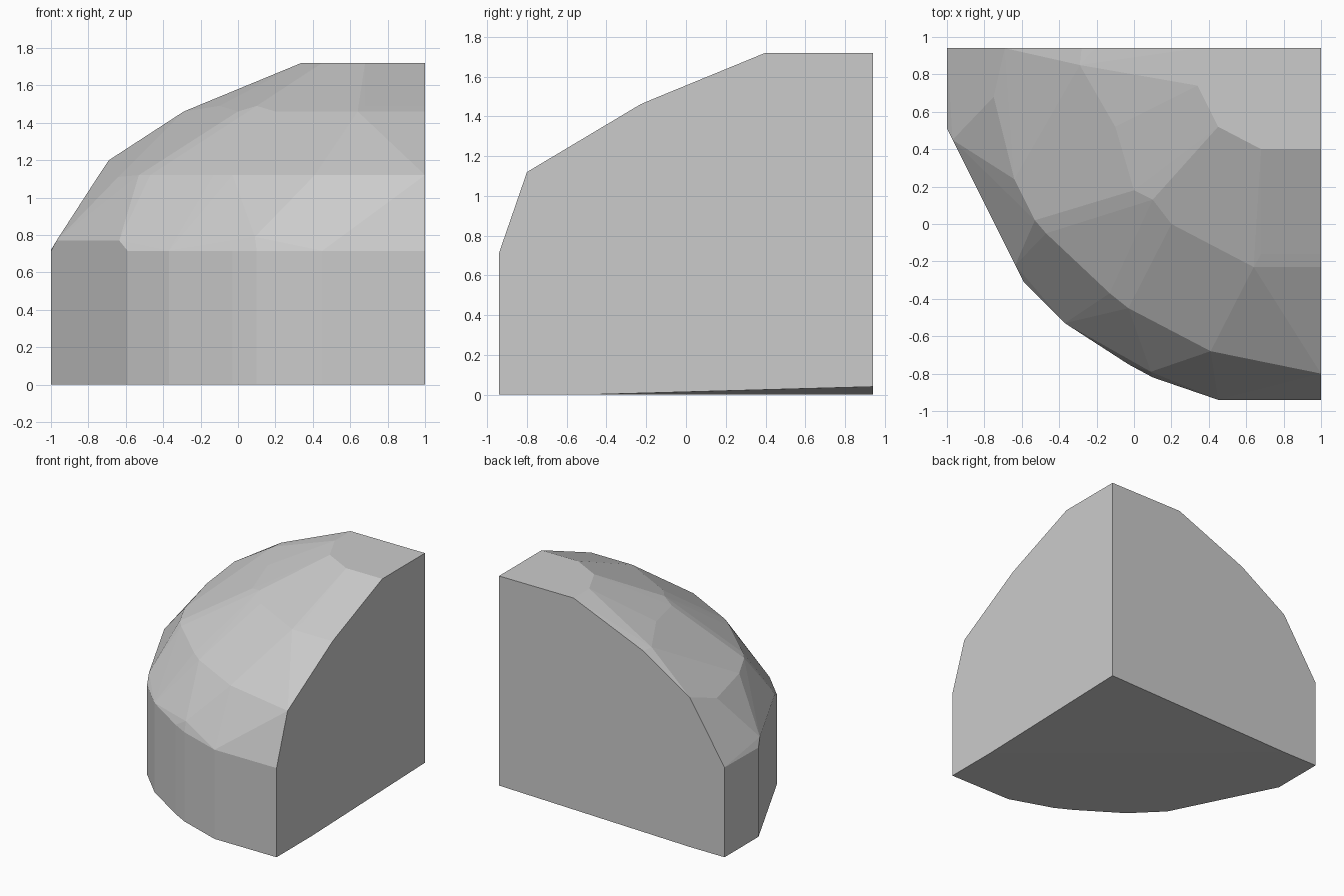
import bpy, bmesh

if "Cube" in bpy.data.objects:
    bpy.data.objects.remove(bpy.data.objects["Cube"])

# Plan outline of the curved wall, extruded from the floor to its upper rim
wall = [(-1, .51), (-.59, -.31), (-.37, -.53), (-.03, -.75),
        (.1, -.82), (.45, -.94), (1, -.94)]
points = [(x, y, z) for x, y in wall for z in (0, .715)]

# Flat back and right sides; the inner floor corner is slightly raised
points += [(-1, .94, 0), (-1, .94, .72), (-.7, .94, 0), (1, -.5, 0), (1, .94, .04)]

# Rings of facet corners climbing the dome: height -> plan positions
rings = {
    .77: [(-.97, .45), (-.635, -.22)],
    .79: [(.09, -.79)],
    1.12: [(1, -.8), (.41, -.68), (-.03, -.45), (-.13, -.37), (-.47, -.05),
           (-.53, .02)],
    1.11: [(-.64, .24), (-.75, .68)],
    1.2: [(-.69, .94)],
    1.46: [(1, -.23), (.64, -.23), (.2, 0), (0, .18), (-.29, .85), (-.28, .94)],
    1.49: [(1, -.16), (.68, -.16), (.1, .13), (-.1, .52), (-.21, .85), (-.21, .94)],
    1.72: [(1, .94), (1, .4), (.68, .4), (.45, .52), (.34, .74), (.34, .94)],
}
points += [(x, y, z) for z, ring in rings.items() for x, y in ring]

# Wrap the corners in one faceted convex shell
bm = bmesh.new()
for p in points:
    bm.verts.new(p)
bmesh.ops.convex_hull(bm, input=bm.verts[:])
bmesh.ops.delete(bm, geom=[v for v in bm.verts if not v.link_faces], context='VERTS')
bmesh.ops.recalc_face_normals(bm, faces=bm.faces[:])
bmesh.ops.dissolve_limit(bm, angle_limit=.01, verts=bm.verts[:], edges=bm.edges[:])
mesh = bpy.data.meshes.new("faceted_dome_corner")
bm.to_mesh(mesh)
bm.free()
bpy.context.collection.objects.link(bpy.data.objects.new("faceted_dome_corner", mesh))
